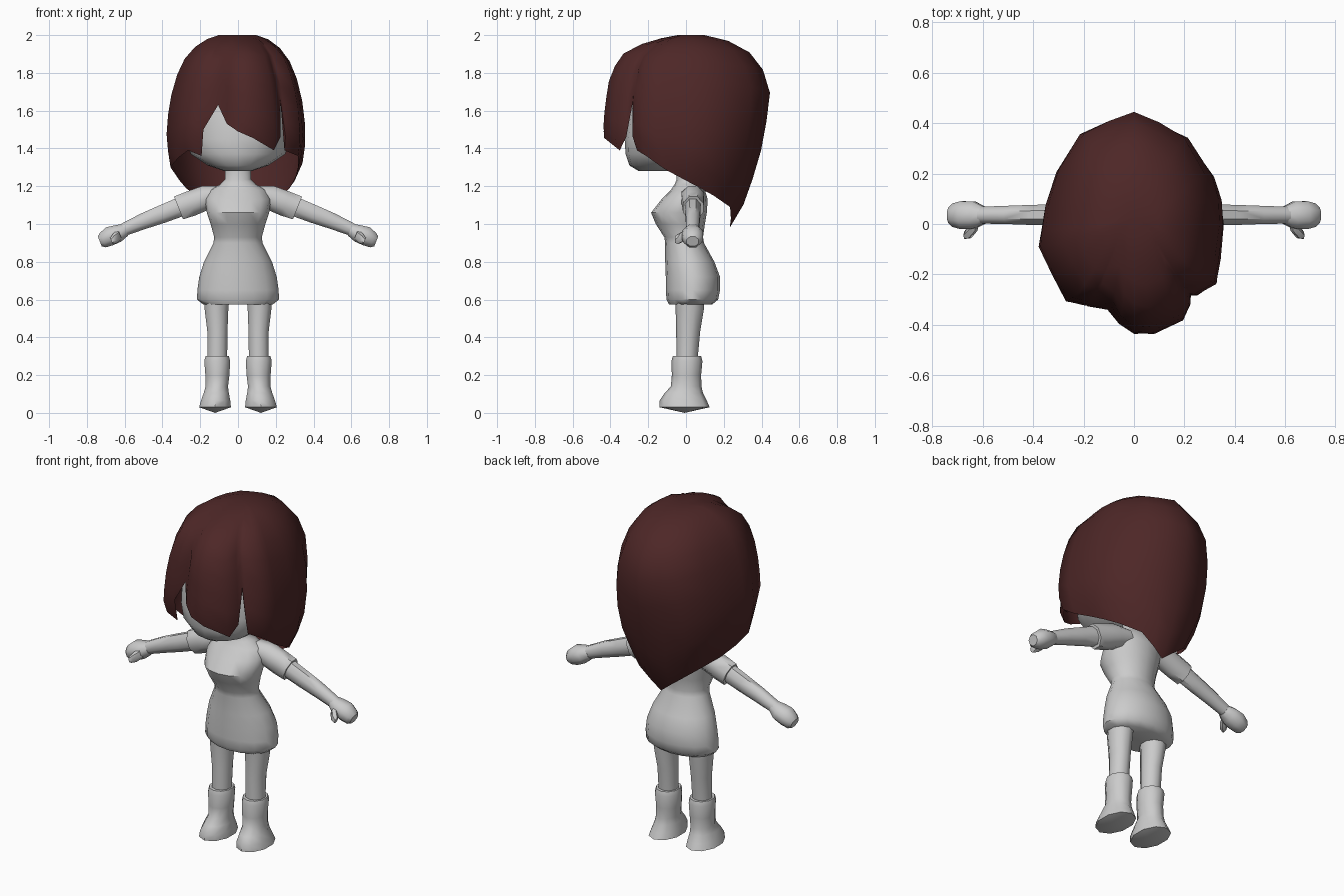
import bpy, bmesh, math
from mathutils import Vector

if "Cube" in bpy.data.objects:
    bpy.data.objects.remove(bpy.data.objects["Cube"])


def material(name, rgb):
    m = bpy.data.materials.new(name)
    m.diffuse_color = (*rgb, 1)
    m.use_nodes = True
    m.node_tree.nodes["Principled BSDF"].inputs["Base Color"].default_value = m.diffuse_color
    return m


GREY = material("light grey", (0.6, 0.6, 0.6))
BROWN = material("dark red brown", (0.075, 0.02, 0.02))


def finish(bm, name, mat, angle=50):
    bmesh.ops.recalc_face_normals(bm, faces=bm.faces)
    me = bpy.data.meshes.new(name)
    bm.to_mesh(me)
    bm.free()
    me.materials.append(mat)
    ob = bpy.data.objects.new(name, me)
    bpy.context.collection.objects.link(ob)
    bpy.ops.object.select_all(action='DESELECT')
    ob.select_set(True)
    bpy.context.view_layer.objects.active = ob
    bpy.ops.object.shade_smooth_by_angle(angle=math.radians(angle))
    return ob


def skin(bm, rings, tip_a=None, tip_b=None):
    """Bridge rings of points; close each end with a fan to a tip point."""
    vs = [[bm.verts.new(p) for p in r] for r in rings]
    n = len(vs[0])
    for a, b in zip(vs, vs[1:]):
        for i in range(n):
            j = (i + 1) % n
            bm.faces.new((a[i], a[j], b[j], b[i]))
    for ring, tip in ((vs[0], tip_a), (vs[-1], tip_b)):
        if tip is not None:
            t = bm.verts.new(tip)
            for i in range(n):
                bm.faces.new((ring[i], ring[(i + 1) % n], t))


def mid(ring):
    return sum((Vector(p) for p in ring), Vector()) / len(ring)


def flat_ring(z, x0, x1, y0, y1, n):
    cx, cy, rx, ry = (x0 + x1) / 2, (y0 + y1) / 2, (x1 - x0) / 2, (y1 - y0) / 2
    return [(cx + rx * math.sin(2 * math.pi * k / n),
             cy - ry * math.cos(2 * math.pi * k / n), z) for k in range(n)]


def stack(name, rows, n, mat=GREY, side=1, low=0.0):
    """Loft of horizontal rings (z, x0, x1, y0, y1), optionally mirrored in x."""
    rings = [flat_ring(*r, n) for r in rows]
    a, b = mid(rings[0]), mid(rings[-1])
    b.z -= low
    bm = bmesh.new()
    skin(bm, rings, a, b)
    for v in bm.verts:
        v.co.x *= side
    return finish(bm, name, mat)


def limb(name, rows, side, n=8, tilt=0.38):
    """Loft along a drooping arm: rows of (x, y, z, half depth, half height)."""
    rings = []
    for x, y, z, ry, rv in rows:
        rings.append([])
        for k in range(n):
            a = 2 * math.pi * (k + 0.5) / n
            v = rv * math.sin(a)
            rings[-1].append((side * (x + v * math.sin(tilt)),
                              y + ry * math.cos(a), z + v * math.cos(tilt)))
    bm = bmesh.new()
    skin(bm, rings, mid(rings[0]), mid(rings[-1]))
    return finish(bm, name, GREY)


def lookup(table, z):
    """Linear reading of a (z, value) table sorted from high to low z."""
    for (za, a), (zb, b) in zip(table, table[1:]):
        if z >= zb:
            return a + (b - a) * (za - z) / (za - zb)
    return table[-1][1]


def sym(rows):
    return [(z, -w, w, f, b) for z, w, f, b in rows]


# Head
stack("head", sym([(1.93, .08, -.06, .12), (1.87, .17, -.17, .2), (1.75, .26, -.27, .28),
                   (1.6, .29, -.31, .29), (1.45, .28, -.325, .22), (1.37, .25, -.32, .13),
                   (1.31, .16, -.3, .03), (1.28, .07, -.25, -.05)]), 16)

# Neck, chest, waist and skirt in one dress
stack("dress", sym([(1.3, .07, -.05, .05), (1.235, .07, -.05, .06), (1.21, .095, -.06, .08),
                    (1.18, .15, -.08, .1), (1.13, .175, -.13, .115), (1.06, .165, -.185, .11),
                    (1.0, .145, -.16, .1), (.93, .126, -.115, .09), (.9, .13, -.11, .095),
                    (.8, .18, -.11, .15), (.72, .205, -.107, .18), (.65, .215, -.107, .18),
                    (.6, .217, -.103, .17), (.575, .185, -.09, .14)]), 16)

for s, tag in ((1, "left"), (-1, "right")):
    # Short sleeve, arm, fist and thumb
    limb(tag + "_sleeve", [(.09, .035, 1.155, .065, .055), (.17, .035, 1.14, .065, .07),
                           (.25, .037, 1.108, .06, .073), (.315, .038, 1.085, .058, .07)], s)
    limb(tag + "_arm", [(.28, .036, 1.1, .046, .056), (.4, .036, 1.053, .043, .052),
                        (.5, .036, 1.015, .039, .046), (.61, .035, .968, .036, .036)], s)
    limb(tag + "_hand", [(.595, .035, .97, .037, .037), (.635, .035, .95, .058, .05),
                         (.68, .035, .935, .06, .055), (.715, .035, .915, .05, .045),
                         (.732, .035, .908, .034, .03)], s)
    limb(tag + "_thumb", [(.625, .0, .945, .03, .026), (.65, -.03, .925, .03, .028),
                          (.67, -.045, .91, .016, .018)], s, 6)
    # Leg and boot
    stack(tag + "_leg", [(.62, .04, .185, -.06, .1), (.55, .048, .18, -.055, .095),
                         (.43, .053, .165, -.052, .075), (.27, .055, .165, -.05, .06)], 10, side=s)
    stack(tag + "_boot", [(.3, .045, .175, -.07, .08), (.275, .038, .182, -.077, .087),
                          (.2, .042, .176, -.075, .08), (.14, .05, .175, -.08, .082),
                          (.105, .045, .185, -.113, .09), (.065, .037, .2, -.14, .11),
                          (.03, .033, .21, -.14, .125)], 10, side=s, low=.03)

# Bobbed hair: strands are columns (x, y, lower edge) going round from the parting
strands = [(-.11, -.35, 1.63), (-.06, -.4, 1.53), (0, -.437, 1.49), (.08, -.44, 1.455),
           (.195, -.385, 1.39), (.225, -.32, 1.46), (.237, -.292, 1.64), (.252, -.285, 1.39),
           (.33, -.24, 1.36), (.345, -.14, 1.29), (.36, 0, 1.23), (.352, .1, 1.19),
           (.32, .2, 1.15), (.22, .35, 1.09), (.11, .405, 1.03), (0, .445, .98),
           (-.11, .41, 1.03), (-.22, .365, 1.09), (-.31, .22, 1.15), (-.355, .08, 1.19),
           (-.37, -.02, 1.23), (-.38, -.09, 1.3), (-.33, -.2, 1.35), (-.27, -.31, 1.39),
           (-.2, -.325, 1.36), (-.185, -.328, 1.5)]
# How far each direction has swelled at each height
side_scale = [(2, .27), (1.97, .5), (1.9, .71), (1.8, .84), (1.7, .92), (1.6, .97),
              (1.45, 1), (1.3, .94), (1.18, .76), (.98, .5)]
front_scale = [(2, .1), (1.97, .46), (1.9, .76), (1.8, .91), (1.7, .95), (1.6, .98),
               (1.47, 1), (1.38, .9), (1.2, .7)]
back_scale = [(2, .22), (1.97, .5), (1.9, .79), (1.8, .94), (1.7, 1), (1.6, .98),
              (1.4, .9), (1.13, .72), (.98, .52)]
steps = (0, .03, .09, .18, .3, .45, .6, .75, .88, 1)
rings = []
for t in steps:
    ring = []
    for x, y, low in strands:
        z = 2 - (2 - low) * t
        ring.append((x * lookup(side_scale, z),
                     y * lookup(front_scale if y < 0 else back_scale, z), z))
    rings.append(ring)
bm = bmesh.new()
skin(bm, rings, (0, .03, 2))
finish(bm, "hair", BROWN, 60)
